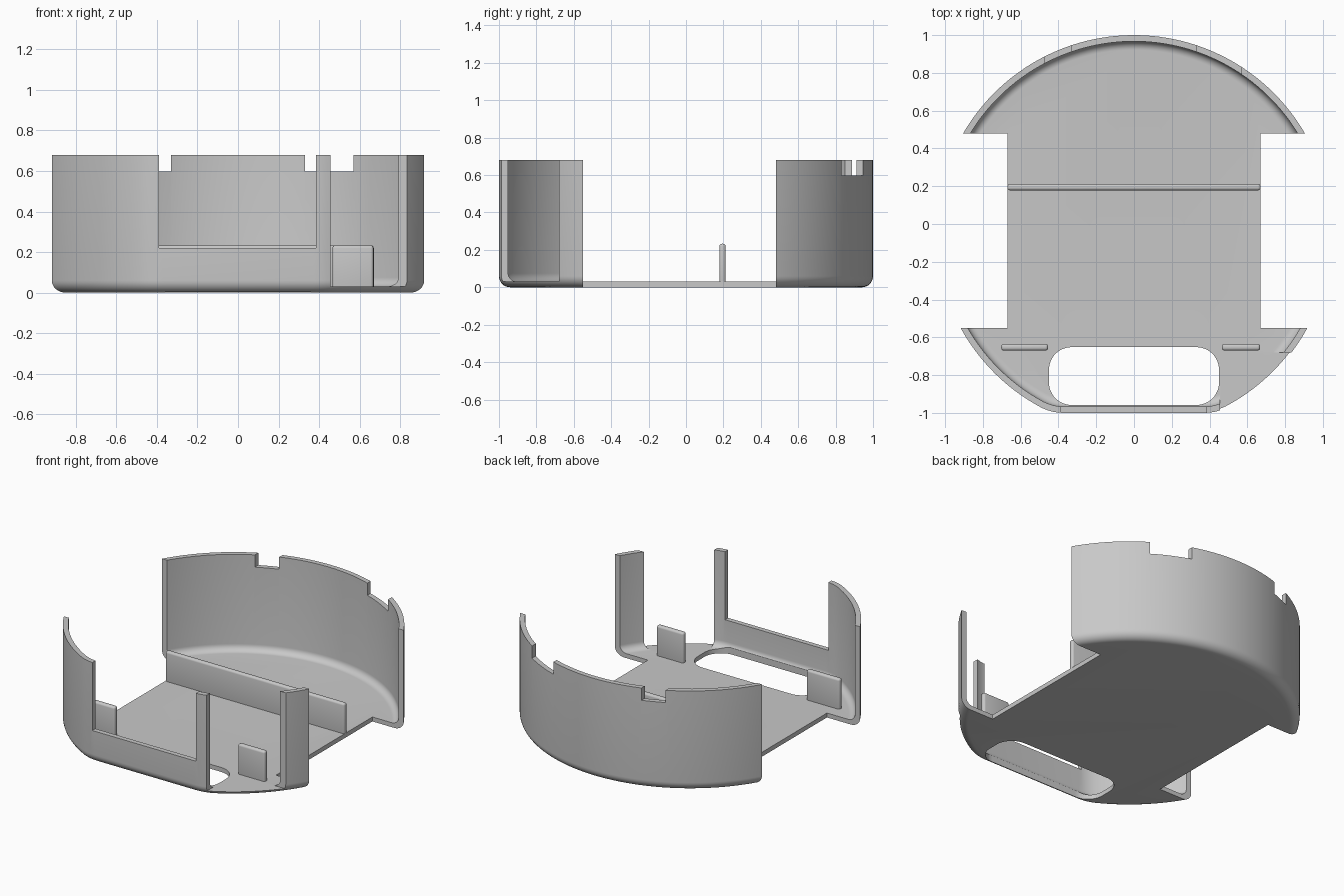
import bpy
import bmesh
from math import asin, atan2, cos, sin, pi, radians
from mathutils import Vector

cube = bpy.data.objects.get("Cube")
if cube:
    bpy.data.objects.remove(cube, do_unlink=True)

RADIUS, CENTRE_Y = 1.047, -0.047
HEIGHT, WALL, FLOOR = 0.68, 0.033, 0.03
OUTER_FILLET, INNER_FILLET = 0.06, 0.045

grey = bpy.data.materials.new("plain grey")
grey.use_nodes = True
colour = (0.58, 0.58, 0.58, 1)
grey.diffuse_color = colour
grey.node_tree.nodes["Principled BSDF"].inputs["Base Color"].default_value = colour


def make_object(name, bm):
    bmesh.ops.recalc_face_normals(bm, faces=bm.faces)
    mesh = bpy.data.meshes.new(name)
    bm.to_mesh(mesh)
    bm.free()
    mesh.materials.append(grey)
    obj = bpy.data.objects.new(name, mesh)
    bpy.context.collection.objects.link(obj)
    return obj


def activate(obj):
    bpy.ops.object.select_all(action="DESELECT")
    obj.select_set(True)
    bpy.context.view_layer.objects.active = obj


def loft(name, rings):
    """Closed solid through rings of (points, height)."""
    bm = bmesh.new()
    loops = [[bm.verts.new((x, y, z)) for x, y in pts] for pts, z in rings]
    for a, b in zip(loops, loops[1:]):
        for i in range(len(a)):
            j = (i + 1) % len(a)
            bm.faces.new((a[i], a[j], b[j], b[i]))
    bm.faces.new(loops[0])
    bm.faces.new(loops[-1])
    return make_object(name, bm)


def box(name, x, y, z):
    bm = bmesh.new()
    bmesh.ops.create_cube(bm, size=1)
    for v in bm.verts:
        for axis, (low, high) in enumerate((x, y, z)):
            v.co[axis] = low if v.co[axis] < 0 else high
    return make_object(name, bm)


def outline(inset, steps=128):
    """Round plan with a flat front, its two front corners softened."""
    r = RADIUS - inset
    flat_y = -1 + inset
    half = (r * r - (flat_y - CENTRE_Y) ** 2) ** 0.5
    corner = atan2(flat_y - CENTRE_Y, half)
    blend = 0.06 / RADIUS
    start, end = corner + blend, pi - corner - blend
    pts = []
    for i in range(steps + 1):
        a = start + (end - start) * i / steps
        pts.append(Vector((r * cos(a), CENTRE_Y + r * sin(a))))
    for side in (-1, 1):
        p0 = pts[steps] if side < 0 else pts[0]
        p1 = Vector((side * half, flat_y))
        p2 = Vector((side * (half - 0.06), flat_y))
        curve = [p0 * (1 - t) ** 2 + p1 * 2 * t * (1 - t) + p2 * t * t
                 for t in (0.25, 0.5, 0.75, 1)]
        pts += curve if side < 0 else curve[::-1]
    return pts


# Tub with rounded bottom edge inside and out
rings = []
for i in range(9):
    a = pi / 2 * i / 8
    rings.append((outline(OUTER_FILLET * (1 - sin(a))), OUTER_FILLET * (1 - cos(a))))
rings += [(outline(0), HEIGHT), (outline(WALL), HEIGHT)]
for i in range(9):
    a = pi / 2 * i / 8
    rings.append((outline(WALL + INNER_FILLET * (1 - cos(a))),
                  FLOOR + INNER_FILLET * (1 - sin(a))))
tub = loft("tub", rings)

# Rounded window through the floor
window = []
for cx, cy, first in ((0.33, -0.77, 0), (-0.33, -0.77, 1),
                      (-0.33, -0.84, 2), (0.33, -0.84, 3)):
    for i in range(13):
        a = pi / 2 * (first + i / 12)
        window.append((cx + 0.12 * cos(a), cy + 0.118 * sin(a)))

# Wheel gaps, front openings and rim notches
cutters = [
    loft("floor_window_cutter", [(window, -0.1), (window, 0.2)]),
    box("left_gap_cutter", (0.67, 1.3), (-0.55, 0.48), (-0.1, 1)),
    box("right_gap_cutter", (-1.3, -0.67), (-0.55, 0.48), (-0.1, 1)),
    box("front_opening_cutter", (-0.39, 0.385), (-1.2, -0.85), (0.22, 1)),
    box("corner_opening_cutter", (0.455, 1.3), (-1.2, -0.68), (FLOOR, 1)),
    box("left_notch_cutter", (0.33, 0.57), (0.6, 1.2), (0.597, 1)),
    box("right_notch_cutter", (-0.47, -0.33), (0.6, 1.2), (0.597, 1)),
]
for cutter in cutters:
    cutter.hide_render = True
    mod = tub.modifiers.new("cut", "BOOLEAN")
    mod.operation = "DIFFERENCE"
    mod.solver = "EXACT"
    mod.object = cutter
    activate(tub)
    bpy.ops.object.modifier_apply(modifier=mod.name)
    bpy.data.objects.remove(cutter, do_unlink=True)

# Upright ribs with rounded edges
ribs = [
    box("cross_rib", (-0.67, 0.67), (0.178, 0.212), (0.008, 0.233)),
    box("left_tab", (0.465, 0.668), (-0.67, -0.635), (0.008, 0.233)),
    box("right_tab", (-0.703, -0.455), (-0.67, -0.635), (0.008, 0.233)),
]
for rib in ribs:
    mod = rib.modifiers.new("round", "BEVEL")
    mod.width = 0.014
    mod.segments = 4
    activate(rib)
    bpy.ops.object.modifier_apply(modifier=mod.name)

for obj in [tub] + ribs:
    activate(obj)
    bpy.ops.object.shade_smooth_by_angle(angle=radians(32))
